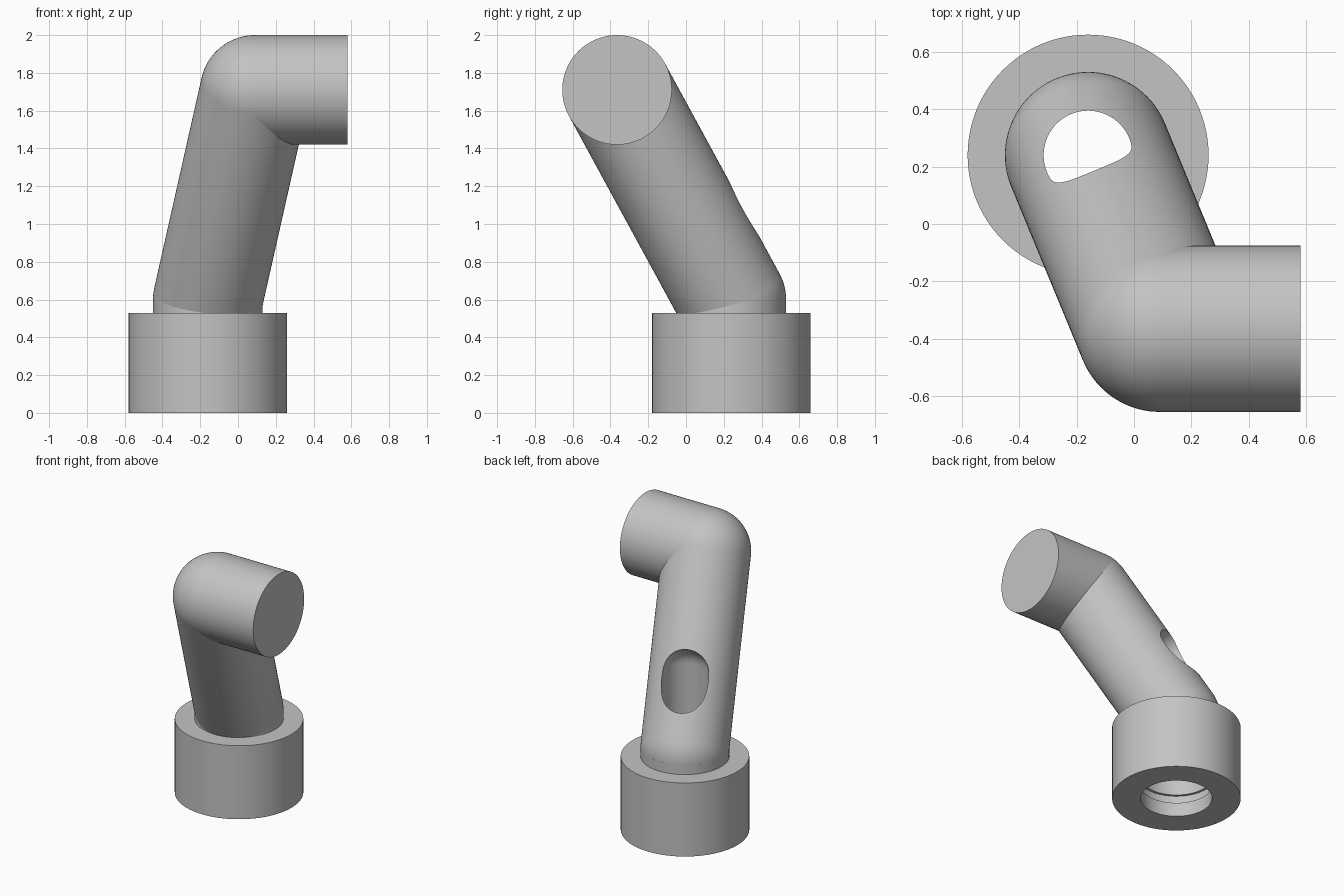
import bpy, bmesh, math
from mathutils import Vector, Matrix

cube = bpy.data.objects.get("Cube")
if cube:
    bpy.data.objects.remove(cube, do_unlink=True)

grey = bpy.data.materials.new("light_grey")
grey.use_nodes = True
GREY = (0.55, 0.55, 0.55, 1)
grey.diffuse_color = GREY
grey.node_tree.nodes["Principled BSDF"].inputs["Base Color"].default_value = GREY

SIDES = 96
PIPE_R, BORE_R = 0.29, 0.155
LOW = Vector((-0.16, 0.24, 0.6))       # lower bend centre
HIGH = Vector((0.09, -0.365, 1.71))    # upper bend centre


def lathe(name, profile, start, direction=(0, 0, 1), closed=False):
    """Revolve (radius, height) points about an axis through start."""
    bm = bmesh.new()
    verts = [bm.verts.new((r, 0, h)) for r, h in profile]
    pairs = list(zip(verts, verts[1:]))
    if closed:
        pairs.append((verts[-1], verts[0]))
    edges = [bm.edges.new(p) for p in pairs]
    bmesh.ops.spin(bm, geom=verts + edges, cent=(0, 0, 0), axis=(0, 0, 1),
                   angle=math.tau, steps=SIDES, use_merge=True)
    bmesh.ops.remove_doubles(bm, verts=bm.verts, dist=0.0002)
    bmesh.ops.recalc_face_normals(bm, faces=bm.faces)
    turn = Vector((0, 0, 1)).rotation_difference(Vector(direction)).to_matrix().to_4x4()
    bm.transform(Matrix.Translation(start) @ turn)
    mesh = bpy.data.meshes.new(name)
    bm.to_mesh(mesh)
    bm.free()
    mesh.materials.append(grey)
    obj = bpy.data.objects.new(name, mesh)
    bpy.context.collection.objects.link(obj)
    return obj


def arc(radius, centre, a, b, steps=24):
    """Profile points of a rounded end, angles in degrees."""
    angles = [math.radians(a + (b - a) * i / steps) for i in range(steps + 1)]
    return [(max(0, radius * math.cos(t)), centre + radius * math.sin(t)) for t in angles]


# Base collar with stepped bore, shallow groove and short neck
collar = lathe("base_collar", [
    (0.42, 0), (0.42, 0.53), (PIPE_R, 0.53), (PIPE_R, LOW.z),
    (BORE_R + 0.002, LOW.z), (BORE_R + 0.002, 0.34), (0.233, 0.34),
    (0.233, 0.16), (0.25, 0.16), (0.25, 0.1), (0.233, 0.1), (0.233, 0)],
    (LOW.x, LOW.y, 0), closed=True)

# Leaning pipe with rounded ends
lean = HIGH - LOW
pipe = lathe("leaning_pipe",
             arc(PIPE_R, 0, -90, 0) + arc(PIPE_R, lean.length, 0, 90), LOW, lean)

# Horizontal outlet, its inner end buried in the upper bend
outlet = lathe("side_outlet", [(0, 0), (PIPE_R, 0), (PIPE_R, 0.58 - HIGH.x), (0, 0.58 - HIGH.x)],
               HIGH, (1, 0, 0))

# Upright round-ended bore that breaks out through the back of the pipe
cutter = lathe("bore_cutter", [(0, 0), (BORE_R, 0)] + arc(BORE_R, 1.126, 0, 90),
               (LOW.x, LOW.y, 0))
cutter.hide_render = True
cut = pipe.modifiers.new("bore", "BOOLEAN")
cut.operation = "DIFFERENCE"
cut.solver = "EXACT"
cut.object = cutter
bpy.context.view_layer.objects.active = pipe
bpy.ops.object.modifier_apply(modifier=cut.name)
bpy.data.objects.remove(cutter, do_unlink=True)

# Smooth round walls, crisp rims
for obj in (collar, pipe, outlet):
    bpy.ops.object.select_all(action="DESELECT")
    obj.select_set(True)
    bpy.context.view_layer.objects.active = obj
    bpy.ops.object.shade_smooth_by_angle(angle=math.radians(30))
